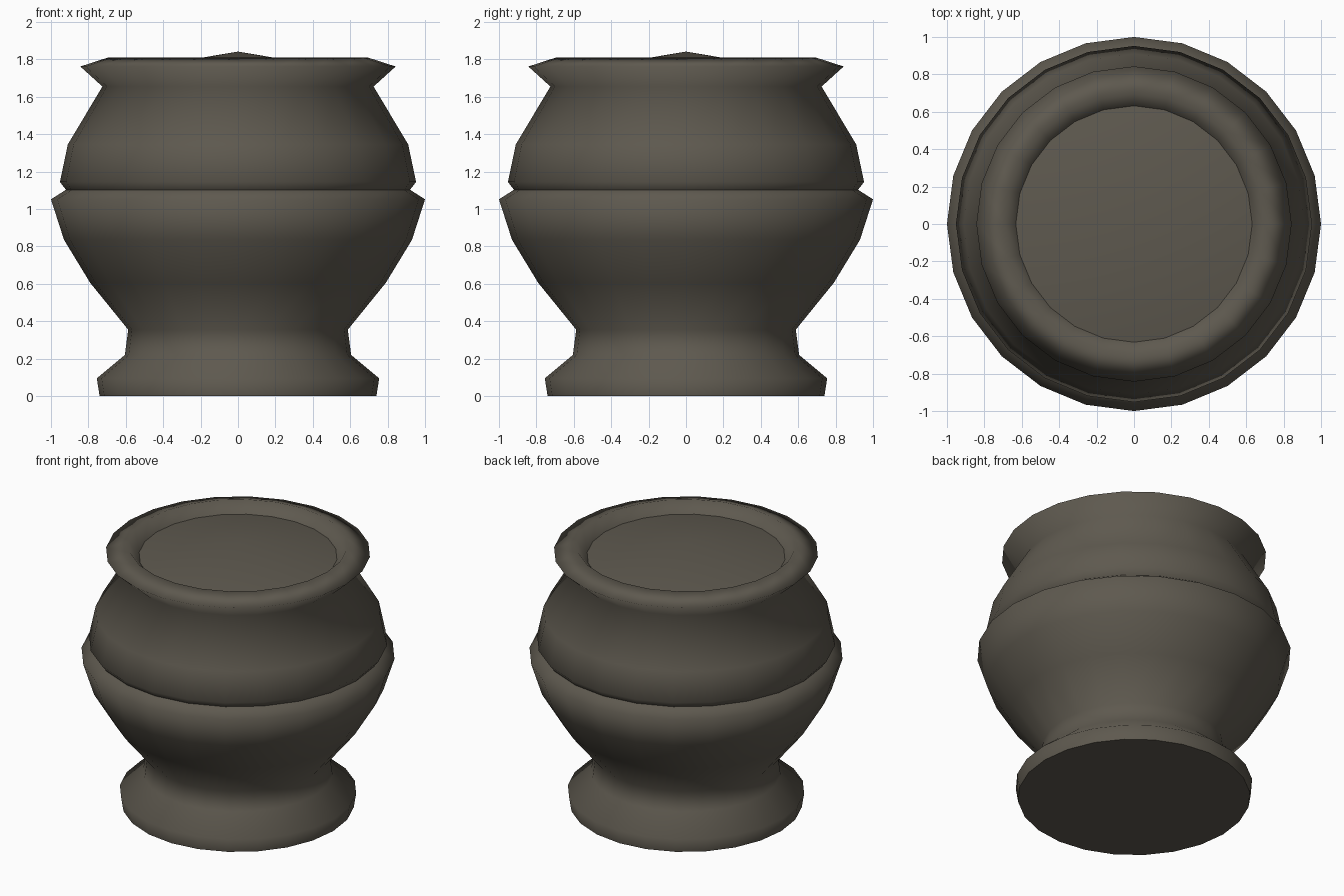
import bpy, bmesh, math

if "Cube" in bpy.data.objects:
    bpy.data.objects.remove(bpy.data.objects["Cube"])

SIDES = 24

clay = bpy.data.materials.new("dark_stone")
clay.diffuse_color = (0.112, 0.100, 0.078, 1)
clay.use_nodes = True
clay.node_tree.nodes["Principled BSDF"].inputs["Base Color"].default_value = clay.diffuse_color


def lathe(name, profile, cap_bottom=False):
    """Turn (radius, height) points round the z axis; radius 0 makes a tip."""
    bm = bmesh.new()
    rings = []
    for r, z in profile:
        if r == 0:
            rings.append([bm.verts.new((0, 0, z))] * SIDES)
        else:
            rings.append([bm.verts.new((r * math.cos(2 * math.pi * i / SIDES),
                                        r * math.sin(2 * math.pi * i / SIDES), z))
                          for i in range(SIDES)])
    for a, b in zip(rings, rings[1:]):
        for i in range(SIDES):
            j = (i + 1) % SIDES
            quad = list(dict.fromkeys((a[i], a[j], b[j], b[i])))
            bm.faces.new(quad).smooth = True
    if cap_bottom:
        bm.faces.new(rings[0][::-1]).smooth = False
        for e in bm.edges:
            if all(v in rings[0] for v in e.verts):
                e.smooth = False
    mesh = bpy.data.meshes.new(name)
    bm.to_mesh(mesh)
    bm.free()
    mesh.materials.append(clay)
    obj = bpy.data.objects.new(name, mesh)
    bpy.context.collection.objects.link(obj)
    return obj


# foot and lower bowl, up to the groove
lathe("foot_and_bowl", [(0.74, 0), (0.755, 0.095), (0.605, 0.22), (0.587, 0.355),
                        (0.79, 0.605), (0.93, 0.835), (1.0, 1.052), (0.92, 1.103)],
      cap_bottom=True)
# shoulder, neck and flared rim
lathe("shoulder_and_rim", [(0.92, 1.103), (0.952, 1.145), (0.91, 1.345), (0.725, 1.655),
                           (0.843, 1.762), (0.695, 1.81), (0.632, 1.735)])
# shallow domed filling inside the rim
lathe("filling", [(0.632, 1.735), (0, 1.842)])
